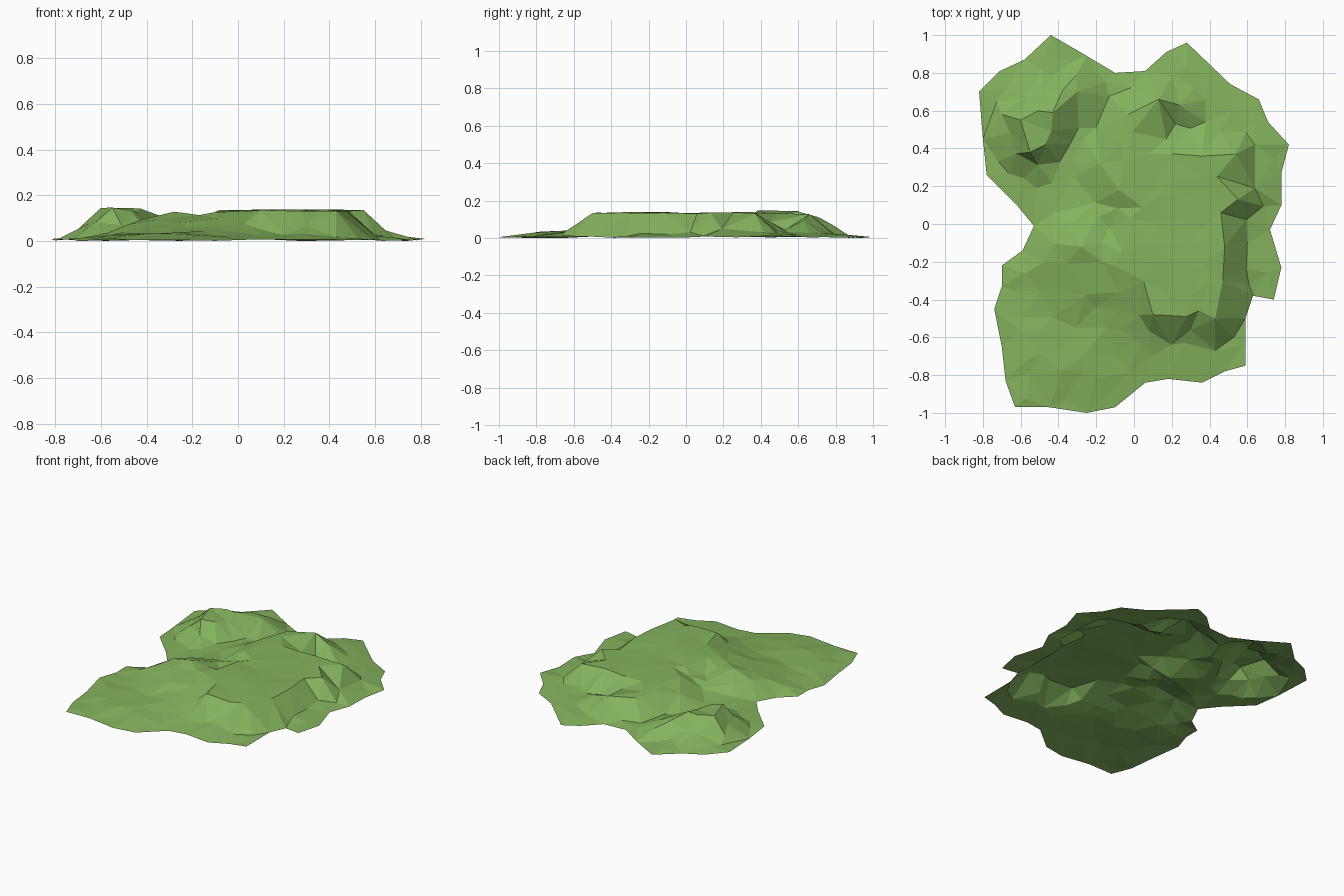
import bpy
import random
from mathutils import Vector
from mathutils.geometry import delaunay_2d_cdt

random.seed(4)


def path(*pairs):
    return [Vector(p) for p in pairs]


def segment_distance(p, a, b):
    edge = b - a
    t = max(0, min(1, (p - a).dot(edge) / edge.length_squared))
    return (p - a - edge * t).length


def line_distance(p, line):
    return min(segment_distance(p, a, b) for a, b in zip(line, line[1:]))


def rim_distance(p, ring):
    return line_distance(p, ring + ring[:1])


def inside(p, ring):
    hit = False
    for a, b in zip(ring, ring[1:] + ring[:1]):
        if (a.y > p.y) != (b.y > p.y):
            if p.x < a.x + (b.x - a.x) * (p.y - a.y) / (b.y - a.y):
                hit = not hit
    return hit


# Ragged shoreline of the land
shore = path(
    (.82, .42), (.71, .54), (.66, .66), (.51, .74), (.28, .96), (.17, .91),
    (.06, .81), (-.1, .8), (-.25, .89), (-.44, 1), (-.58, .87), (-.71, .81),
    (-.82, .7), (-.8, .45), (-.78, .26), (-.62, .1), (-.53, -.01),
    (-.59, -.14), (-.7, -.22), (-.7, -.33), (-.74, -.45), (-.7, -.65),
    (-.68, -.83), (-.63, -.97), (-.45, -.97), (-.25, -1), (-.1, -.97),
    (.06, -.84), (.18, -.82), (.36, -.84), (.48, -.78), (.59, -.75),
    (.59, -.5), (.63, -.38), (.74, -.4), (.78, -.23), (.72, -.03),
    (.78, .1), (.78, .27))

# Flat tops of the high ground
plateau = path(
    (.43, -.5), (.47, -.3), (.48, -.12), (.46, .06), (.55, .13), (.54, .37),
    (.36, .36), (.17, .45), (.24, .63), (.13, .66), (-.03, .58), (-.08, .44),
    (-.18, .32), (-.08, .18), (-.02, .03), (-.06, -.15), (.05, -.3),
    (.1, -.48), (.28, -.49))
mound = path((-.6, .55), (-.55, .38), (-.47, .42), (-.43, .59), (-.3, .7))
ramp = path((-.28, -.12), (-.17, -.2), (-.06, -.15), (.05, -.3))

# Each hill: top outline, height, width of its slope
hills = [(plateau, .135, .14), (mound, .146, .16), (ramp, .135, .45)]

# Each hollow: centre line, floor height, steepness of its banks
river = path((-.6, .08), (-.42, .06), (-.32, .25), (-.27, .45), (-.15, .75))
ditch = path((.22, .53), (.38, .54), (.52, .6))
pit = path((-.19, .04), (-.13, -.02))
saddle = path((-.17, -.1), (-.17, -.2))
hollows = [(river, .035, .6), (ditch, .045, .6), (pit, .08, .5),
           (saddle, .11, .25)]

# Corners where slopes meet the low ground
feet = path((.58, -.64), (.43, -.67), (.2, -.64), (.03, -.63), (.6, -.1),
            (.64, .42), (.64, .19), (-.52, .19), (-.7, .58))


def height(p):
    from_shore = rim_distance(p, shore)
    z = .006 + .03 * min(1, from_shore / .25)
    for top, level, run in hills:
        away = 0 if inside(p, top) else rim_distance(p, top)
        z = max(z, level * (1 - away / run))
    for line, floor, bank in hollows:
        z = min(z, max(floor, floor + bank * (line_distance(p, line) - .02)))
    return min(z, .006 + from_shore * 1.3)


# Points: shoreline, hill tops, hollow floors, slope feet, then loose filling
points = list(shore)


def add_point(p, gap):
    if inside(p, shore) and rim_distance(p, shore) > gap * .6:
        if all((p - q).length > gap for q in points):
            points.append(p)


for top, level, run in hills:
    for corner in top:
        add_point(corner, .03)
for line, floor, bank in hollows:
    for corner in line:
        add_point(corner, .05)
for corner in feet:
    add_point(corner, .01)
for top, level, run in hills[:2]:
    count = len(top)
    for i, corner in enumerate(top):
        along = (top[(i + 1) % count] - top[i - 1]).normalized()
        outward = Vector((along.y, -along.x)) * run
        for foot in (corner + outward, corner - outward):
            if not inside(foot, top):
                add_point(foot, .06)

step = .115
for row in range(-9, 10):
    for column in range(-8, 9):
        wobble = Vector((random.uniform(-.3, .3), random.uniform(-.3, .3)))
        add_point((Vector((column + row % 2 / 2, row)) + wobble) * step, .07)

# Low-poly land sheet
flat = delaunay_2d_cdt(points, [], [list(range(len(shore)))], 1, .0001)
verts = []
for p in flat[0]:
    if rim_distance(p, shore) < .001:
        z = .006 + random.uniform(-.005, .005)
    else:
        z = max(.008, height(p) + random.uniform(-.005, .005))
    verts.append((p.x, p.y, z))
lowest = min(v[2] for v in verts)
verts = [(x, y, z - lowest) for x, y, z in verts]

mesh = bpy.data.meshes.new("terrain")
mesh.from_pydata(verts, [], flat[2])
mesh.update()
if sum(face.normal.z for face in mesh.polygons) < 0:
    mesh.flip_normals()

# Grass colour
grass = bpy.data.materials.new("grass green")
grass.use_nodes = True
colour = (.23, .45, .11, 1)
grass.diffuse_color = colour
grass.node_tree.nodes["Principled BSDF"].inputs["Base Color"].default_value = colour
mesh.materials.append(grass)

cube = bpy.data.objects.get("Cube")
if cube:
    bpy.data.objects.remove(cube)
terrain = bpy.data.objects.new("terrain", mesh)
bpy.context.collection.objects.link(terrain)
